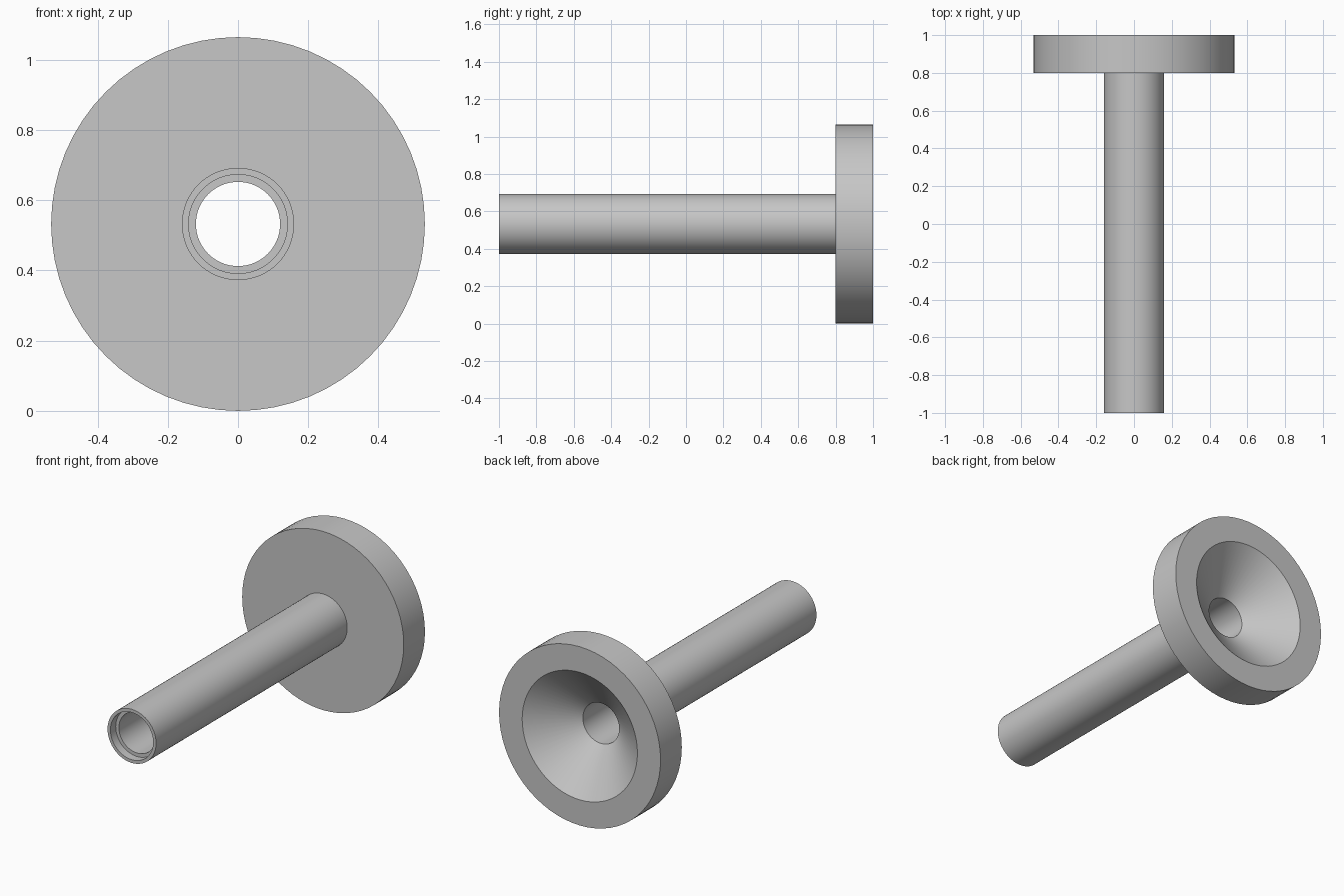
import bpy, bmesh
from math import radians, tau
from mathutils import Matrix, Vector

cube = bpy.data.objects.get("Cube")
if cube:
    bpy.data.objects.remove(cube, do_unlink=True)

SEGMENTS = 64
FLANGE_R, CONE_R = 0.5325, 0.38
TUBE_R, RECESS_R, BORE_R = 0.16, 0.141, 0.12
FRONT, FLANGE_FRONT, BACK = -1.0, 0.8, 1.0
RECESS_DEPTH = 0.05

# Plain grey metal
grey = bpy.data.materials.new("plain_grey")
grey.use_nodes = True
colour = (0.57, 0.57, 0.57, 1)
grey.diffuse_color = colour
grey.node_tree.nodes["Principled BSDF"].inputs["Base Color"].default_value = colour


def lathe(name, profile):
    """Revolve a closed (radius, y) profile about the y axis."""
    bm = bmesh.new()
    rings = []
    for i in range(SEGMENTS):
        turn = Matrix.Rotation(tau * i / SEGMENTS, 3, 'Y')
        rings.append([bm.verts.new(turn @ Vector((0, y, r))) for r, y in profile])
    count = len(profile)
    for i, ring in enumerate(rings):
        following = rings[(i + 1) % SEGMENTS]
        for j in range(count):
            k = (j + 1) % count
            bm.faces.new((ring[j], ring[k], following[k], following[j]))
    bmesh.ops.recalc_face_normals(bm, faces=bm.faces)
    mesh = bpy.data.meshes.new(name)
    bm.to_mesh(mesh)
    bm.free()
    mesh.materials.append(grey)
    obj = bpy.data.objects.new(name, mesh)
    bpy.context.collection.objects.link(obj)
    obj.location.z = FLANGE_R
    bpy.ops.object.select_all(action='DESELECT')
    obj.select_set(True)
    bpy.context.view_layer.objects.active = obj
    bpy.ops.object.shade_smooth_by_angle(angle=radians(30))
    return obj


# Hollow tube and flange in one turned piece
lathe("flanged_tube", [
    (TUBE_R, FRONT), (TUBE_R, FLANGE_FRONT),           # tube outside
    (FLANGE_R, FLANGE_FRONT), (FLANGE_R, BACK),        # flange face and rim
    (CONE_R, BACK), (BORE_R, FLANGE_FRONT),            # back face and funnel
    (BORE_R, FRONT + RECESS_DEPTH),                    # bore
    (RECESS_R, FRONT + RECESS_DEPTH), (RECESS_R, FRONT),  # recess at the tip
])
